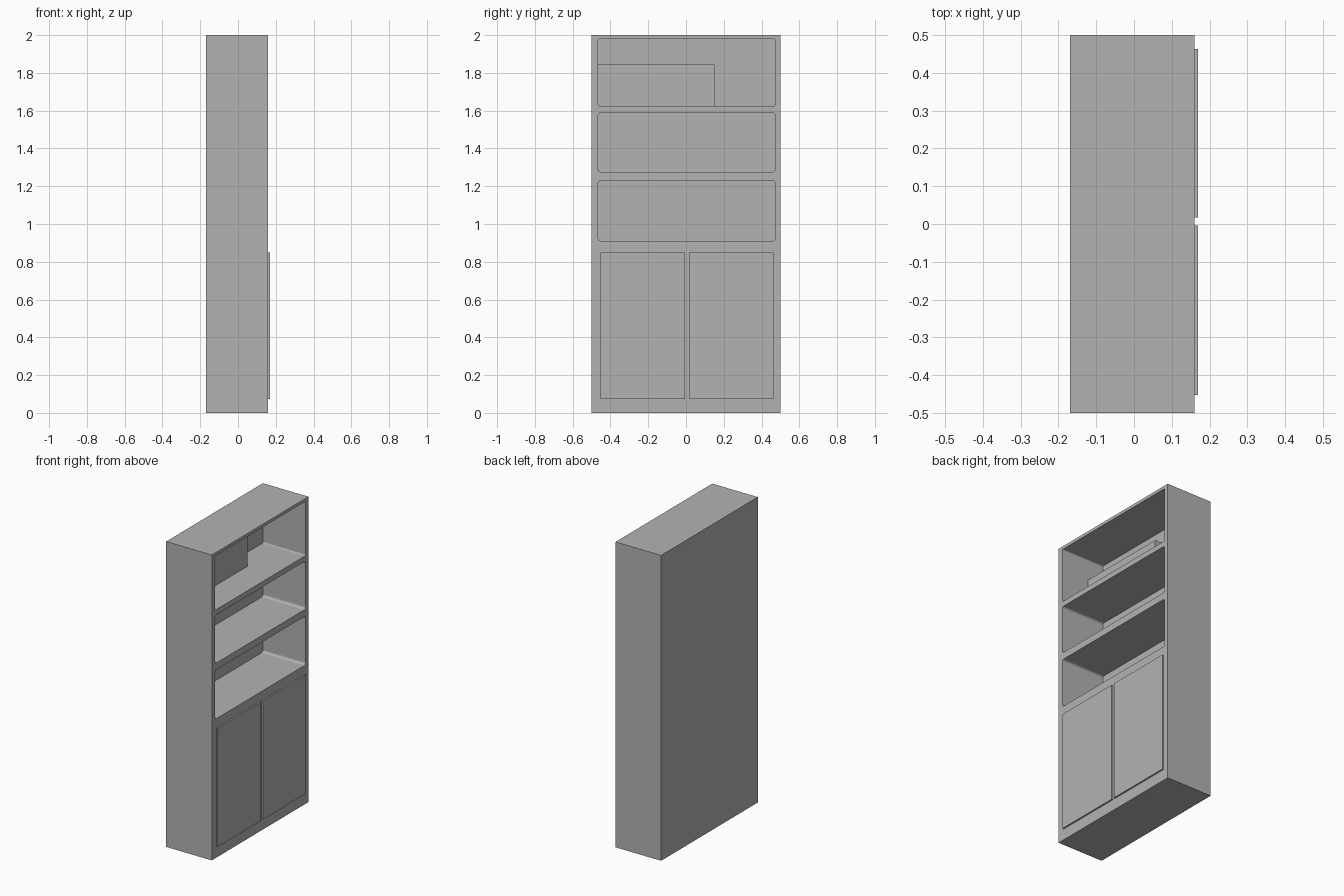
import bpy
import bmesh

if "Cube" in bpy.data.objects:
    bpy.data.objects.remove(bpy.data.objects["Cube"], do_unlink=True)

# Single flat grey
grey = bpy.data.materials.new("plain_grey")
grey.use_nodes = True
colour = (0.45, 0.45, 0.45, 1)
grey.diffuse_color = colour
grey.node_tree.nodes["Principled BSDF"].inputs["Base Color"].default_value = colour


def box(name, x, y, z, corner=0):
    """Box from (min, max) ranges; corner rounds the edges running along x."""
    bm = bmesh.new()
    bmesh.ops.create_cube(bm, size=1)
    for v in bm.verts:
        v.co = [r[0] if c < 0 else r[1] for c, r in zip(v.co, (x, y, z))]
    if corner:
        edges = [e for e in bm.edges
                 if abs(e.verts[0].co.x - e.verts[1].co.x) > 0.001]
        bmesh.ops.bevel(bm, geom=edges, offset=corner, segments=3,
                        profile=0.5, affect='EDGES')
    mesh = bpy.data.meshes.new(name)
    bm.to_mesh(mesh)
    bm.free()
    mesh.materials.append(grey)
    obj = bpy.data.objects.new(name, mesh)
    bpy.context.collection.objects.link(obj)
    return obj


FRONT, BAY_BACK = 0.16, -0.15
BAY_Y = (-0.465, 0.472)

# Cabinet body with three open shelf bays
body = box("cabinet_body", (-0.17, FRONT), (-0.5, 0.5), (0, 2))
bays = [("top", (1.625, 1.98), 0.008),
        ("middle", (1.275, 1.59), 0.015),
        ("lower", (0.91, 1.23), 0.015)]
for label, z, corner in bays:
    cutter = box(label + "_bay_cutter", (BAY_BACK, FRONT + 0.1), BAY_Y, z, corner)
    cutter.hide_render = True
    cut = body.modifiers.new(label + "_bay", 'BOOLEAN')
    cut.operation = 'DIFFERENCE'
    cut.solver = 'EXACT'
    cut.object = cutter
    bpy.context.view_layer.objects.active = body
    bpy.ops.object.modifier_apply(modifier=cut.name)
    bpy.data.objects.remove(cutter, do_unlink=True)

# Storage box standing at the back of the top bay
box("storage_box", (BAY_BACK, -0.037), (BAY_Y[0], 0.15), (1.625, 1.845))

# Pair of raised doors
for name, y in (("right_door", (-0.453, -0.004)), ("left_door", (0.017, 0.463))):
    box(name, (FRONT, 0.17), y, (0.073, 0.85))
